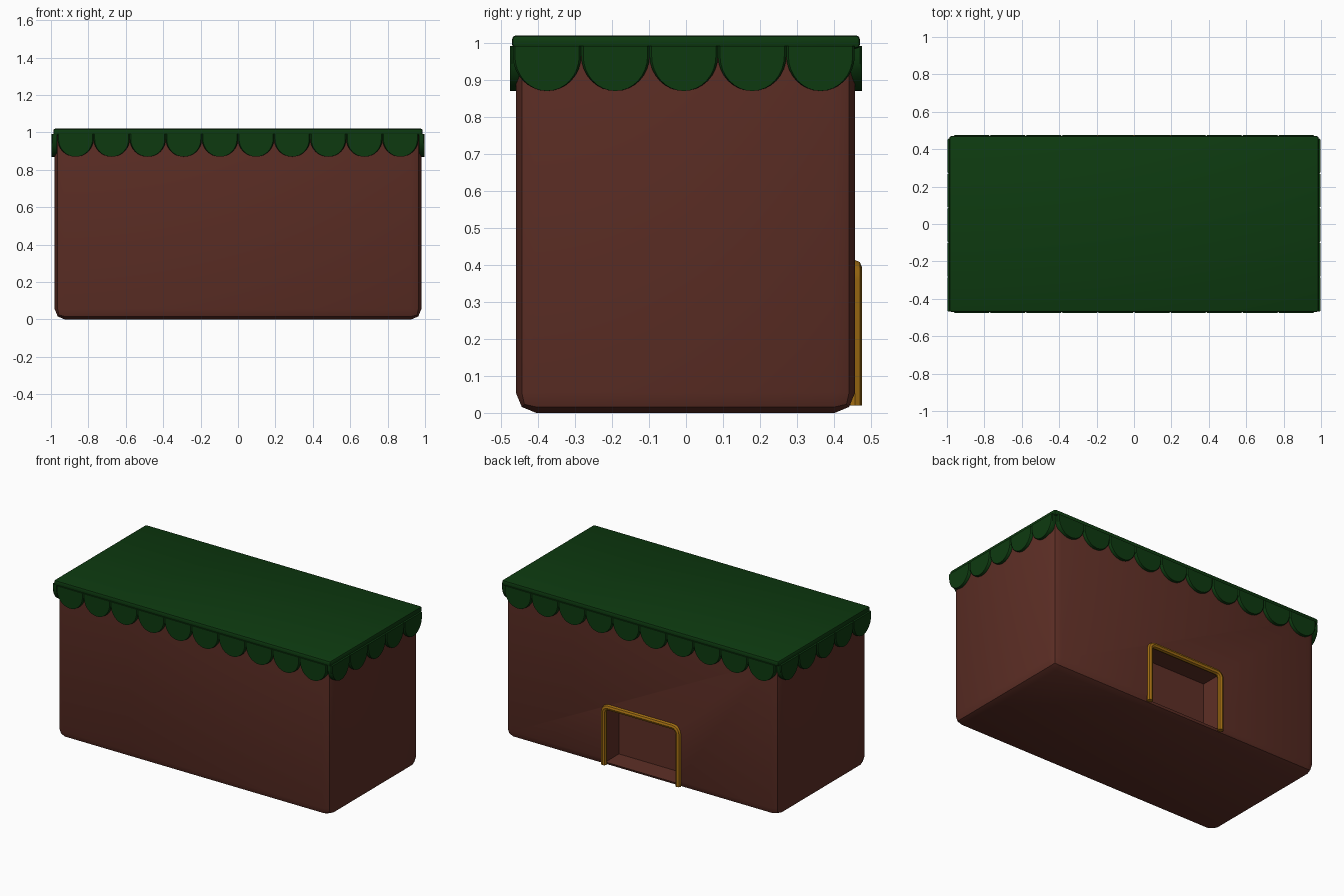
import bpy, bmesh, math

old = bpy.data.objects.get("Cube")
if old:
    bpy.data.objects.remove(old, do_unlink=True)


def material(name, rgb):
    m = bpy.data.materials.new(name)
    m.use_nodes = True
    m.diffuse_color = (*rgb, 1)
    m.node_tree.nodes["Principled BSDF"].inputs["Base Color"].default_value = (*rgb, 1)
    return m


BROWN = material("brown walls", (0.112, 0.028, 0.019))
GREEN = material("green roof", (0.004, 0.042, 0.005))
GOLD = material("gold trim", (0.36, 0.155, 0.006))


def finish(name, bm, mat):
    mesh = bpy.data.meshes.new(name)
    bmesh.ops.recalc_face_normals(bm, faces=bm.faces)
    bm.to_mesh(mesh)
    bm.free()
    mesh.materials.append(mat)
    obj = bpy.data.objects.new(name, mesh)
    bpy.context.collection.objects.link(obj)
    return obj


def activate(obj):
    bpy.ops.object.select_all(action="DESELECT")
    obj.select_set(True)
    bpy.context.view_layer.objects.active = obj


def smooth(obj):
    activate(obj)
    bpy.ops.object.shade_smooth_by_angle(angle=math.radians(40))


def box(name, lo, hi, mat, bevel=0, segments=2, keep_top=False):
    bm = bmesh.new()
    bmesh.ops.create_cube(bm, size=1)
    for v in bm.verts:
        v.co = [(a + b) / 2 + c * (b - a) for a, b, c in zip(lo, hi, v.co)]
    if bevel:
        edges = [e for e in bm.edges
                 if not (keep_top and all(v.co.z > hi[2] - 0.001 for v in e.verts))]
        bmesh.ops.bevel(bm, geom=edges, offset=bevel, segments=segments,
                        profile=0.5, affect="EDGES")
    return finish(name, bm, mat)


# Walls with a shallow doorway recess at the back
walls = box("walls", (-0.98, -0.46, 0), (0.98, 0.457, 1.0), BROWN, 0.055, 2, True)
cutter = box("doorway_cutter", (-0.262, 0.31, 0.03), (0.262, 0.6, 0.39), BROWN)
cutter.hide_render = True
cut = walls.modifiers.new("doorway", "BOOLEAN")
cut.operation = "DIFFERENCE"
cut.solver = "EXACT"
cut.object = cutter
activate(walls)
bpy.ops.object.modifier_apply(modifier="doorway")
bpy.data.objects.remove(cutter, do_unlink=True)
smooth(walls)

# Flat roof slab
smooth(box("roof", (-0.987, -0.47, 0.985), (0.987, 0.47, 1.02), GREEN, 0.01, 2))


# Rows of scallops hanging below the roof edge
def scallop_row(name, count, span, place, centre=0):
    bm = bmesh.new()
    step = span / count
    for i in range(count):
        mid = centre - span / 2 + (i + 0.5) * step
        outline = [(mid + step / 2, 0.992), (mid - step / 2, 0.992)]
        for k in range(17):
            a = math.pi * (1 + k / 16)
            outline.append((mid + step / 2 * math.cos(a), 0.965 + 0.095 * math.sin(a)))
        rings = [[bm.verts.new(place(u + (mid - u) * inset, z, depth)) for u, z in outline]
                 for depth, inset in ((-0.01, 0), (0.014, 0), (0.02, 0.06))]
        bm.faces.new(rings[0])
        bm.faces.new(rings[-1])
        n = len(outline)
        for a, b in zip(rings, rings[1:]):
            for j in range(n):
                bm.faces.new((a[j], a[(j + 1) % n], b[(j + 1) % n], b[j]))
    smooth(finish(name, bm, GREEN))


for side, x_name, y_name in ((1, "left", "back"), (-1, "right", "front")):
    scallop_row(y_name + "_scallops", 10, 1.93,
                lambda u, z, d: (u, side * (0.456 + d), z))
    scallop_row(x_name + "_scallops", 5, 0.924,
                lambda u, z, d: (side * (0.978 + d), u, z), -0.006)

# Rounded trim around the doorway
path = [(0.265, 0.02)]
for sx, start in ((1, 0), (-1, 90)):
    for k in range(5):
        a = math.radians(start + k * 22.5)
        path.append((sx * 0.23 + 0.035 * math.cos(a), 0.36 + 0.035 * math.sin(a)))
path.append((-0.265, 0.02))
curve = bpy.data.curves.new("door_trim", "CURVE")
curve.dimensions = "3D"
curve.bevel_depth = 0.018
curve.bevel_resolution = 2
curve.use_fill_caps = True
spline = curve.splines.new("POLY")
spline.points.add(len(path) - 1)
for p, (x, z) in zip(spline.points, path):
    p.co = (x, 0.457, z, 1)
curve.materials.append(GOLD)
trim = bpy.data.objects.new("door_trim", curve)
bpy.context.collection.objects.link(trim)
activate(trim)
bpy.ops.object.convert(target="MESH")
smooth(bpy.context.view_layer.objects.active)
